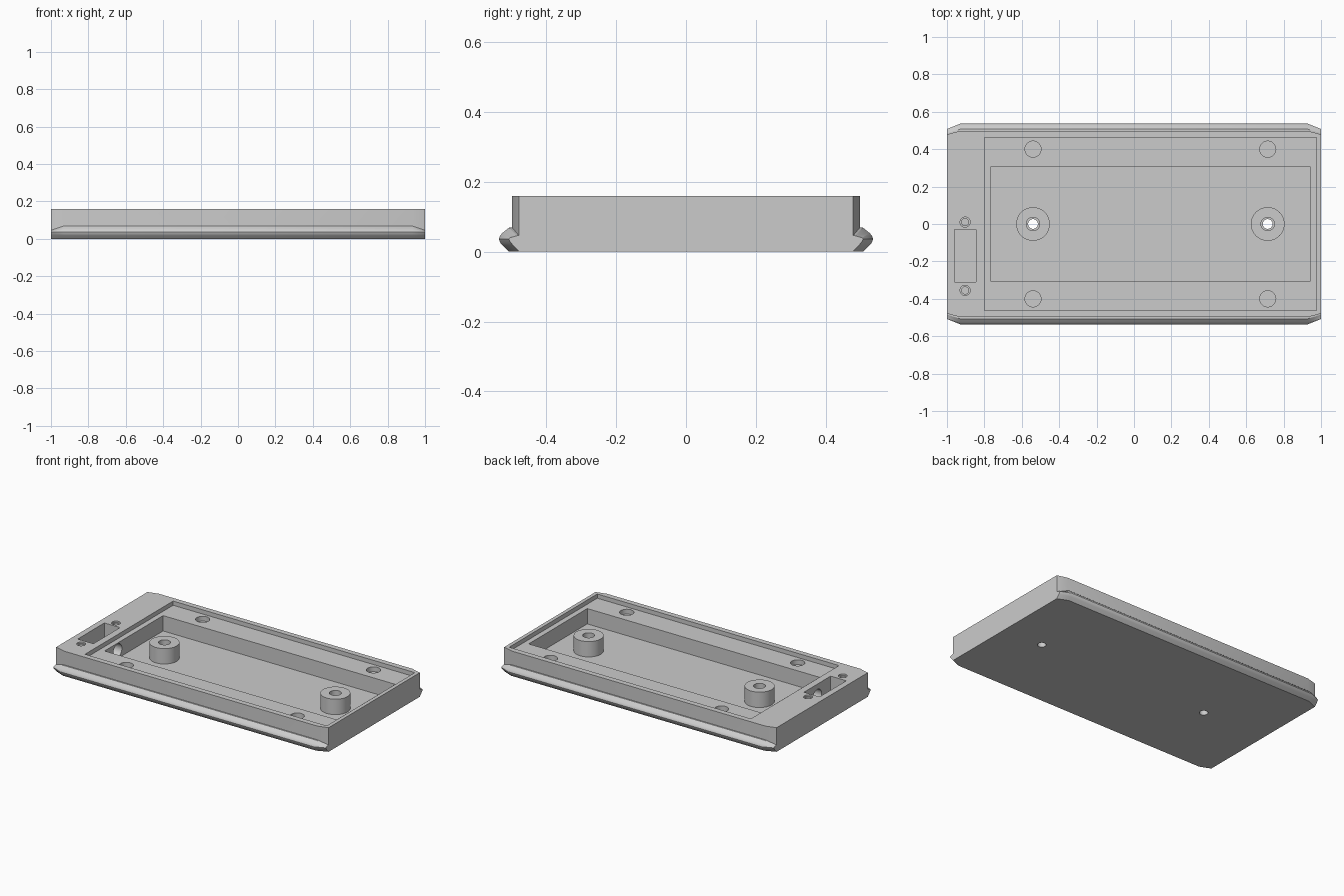
import bpy
import bmesh
from mathutils import Matrix

cube = bpy.data.objects.get("Cube")
if cube:
    bpy.data.objects.remove(cube, do_unlink=True)

grey = bpy.data.materials.new("plain grey")
grey.use_nodes = True
colour = (0.6, 0.6, 0.6, 1)
grey.diffuse_color = colour
grey.node_tree.nodes["Principled BSDF"].inputs["Base Color"].default_value = colour

TOP, LEDGE, FLOOR = 0.16, 0.132, 0.03


def make(name, bm):
    bmesh.ops.recalc_face_normals(bm, faces=bm.faces)
    mesh = bpy.data.meshes.new(name)
    bm.to_mesh(mesh)
    bm.free()
    mesh.materials.append(grey)
    obj = bpy.data.objects.new(name, mesh)
    bpy.context.collection.objects.link(obj)
    return obj


def box(name, x0, x1, y0, y1, z0, z1):
    bm = bmesh.new()
    place = Matrix.Translation(((x0 + x1) / 2, (y0 + y1) / 2, (z0 + z1) / 2))
    size = Matrix.Diagonal((x1 - x0, y1 - y0, z1 - z0, 1))
    bmesh.ops.create_cube(bm, size=1, matrix=place @ size)
    return make(name, bm)


def rod(name, x, y, z0, z1, r):
    bm = bmesh.new()
    bmesh.ops.create_cone(bm, cap_ends=True, segments=40, radius1=r, radius2=r,
                          depth=z1 - z0,
                          matrix=Matrix.Translation((x, y, (z0 + z1) / 2)))
    return make(name, bm)


def combine(target, tool, operation="DIFFERENCE"):
    mod = target.modifiers.new("combine", "BOOLEAN")
    mod.operation, mod.solver, mod.object = operation, "EXACT", tool
    graph = bpy.context.evaluated_depsgraph_get()
    mesh = bpy.data.meshes.new_from_object(target.evaluated_get(graph))
    target.modifiers.clear()
    target.data = mesh
    bpy.data.objects.remove(tool, do_unlink=True)


# Tray body with rounded side rails, lofted along x and tapering at the ends
full = [(.507, 0), (.526, .018), (.533, .027), (.536, .037), (.533, .046),
        (.526, .054), (.507, .069), (.498, .069), (.498, TOP)]
end = [(.478, 0), (.497, .02), (.504, .029), (.508, .037), (.505, .04),
       (.498, .042), (.484, .046), (.479, .046), (.479, TOP)]
bm = bmesh.new()
rings = []
for x, half in ((-1, end), (-.93, full), (.93, full), (1, end)):
    loop = half + [(-y, z) for y, z in reversed(half)]
    rings.append([bm.verts.new((x, y, z)) for y, z in loop])
for a, b in zip(rings, rings[1:]):
    for i in range(len(a)):
        j = (i + 1) % len(a)
        bm.faces.new((a[i], a[j], b[j], b[i]))
bm.faces.new(rings[0])
bm.faces.new(rings[-1])
bmesh.ops.connect_verts_nonplanar(bm, angle_limit=0.01, faces=bm.faces)
tray = make("tray", bm)

# Lid recess and deep compartment
combine(tray, box("lid_recess", -.80, .975, -.462, .462, LEDGE, .3))
combine(tray, box("compartment", -.765, .94, -.307, .307, FLOOR, .3))

# Switch pocket, its two screw holes and the wire tunnel
combine(tray, box("switch_pocket", -.96, -.845, -.31, -.03, FLOOR, .3))
for y in (.01, -.355):
    combine(tray, rod("screw_hole", -.903, y, .06, .3, .019))
    combine(tray, rod("screw_rim", -.903, y, .15, .3, .027))
bm = bmesh.new()
bmesh.ops.create_cone(bm, cap_ends=True, segments=40, radius1=.045, radius2=.045,
                      depth=.2, matrix=Matrix.Translation((-.8, -.17, .08))
                      @ Matrix.Rotation(1.5707963, 4, "Y"))
combine(tray, make("wire_tunnel", bm))

# Screw bosses with stepped through holes, and round sockets on the ledge
for x in (-.54, .715):
    combine(tray, rod("boss", x, 0, .02, LEDGE, .09), "UNION")
    combine(tray, rod("through_hole", x, 0, -.1, .3, .026))
    combine(tray, rod("counterbore", x, 0, .08, .3, .036))
    for y in (-.4, .4):
        combine(tray, rod("socket", x, y, .1, .3, .043))

bpy.ops.object.select_all(action="DESELECT")
tray.select_set(True)
bpy.context.view_layer.objects.active = tray
bpy.ops.object.shade_smooth_by_angle()
